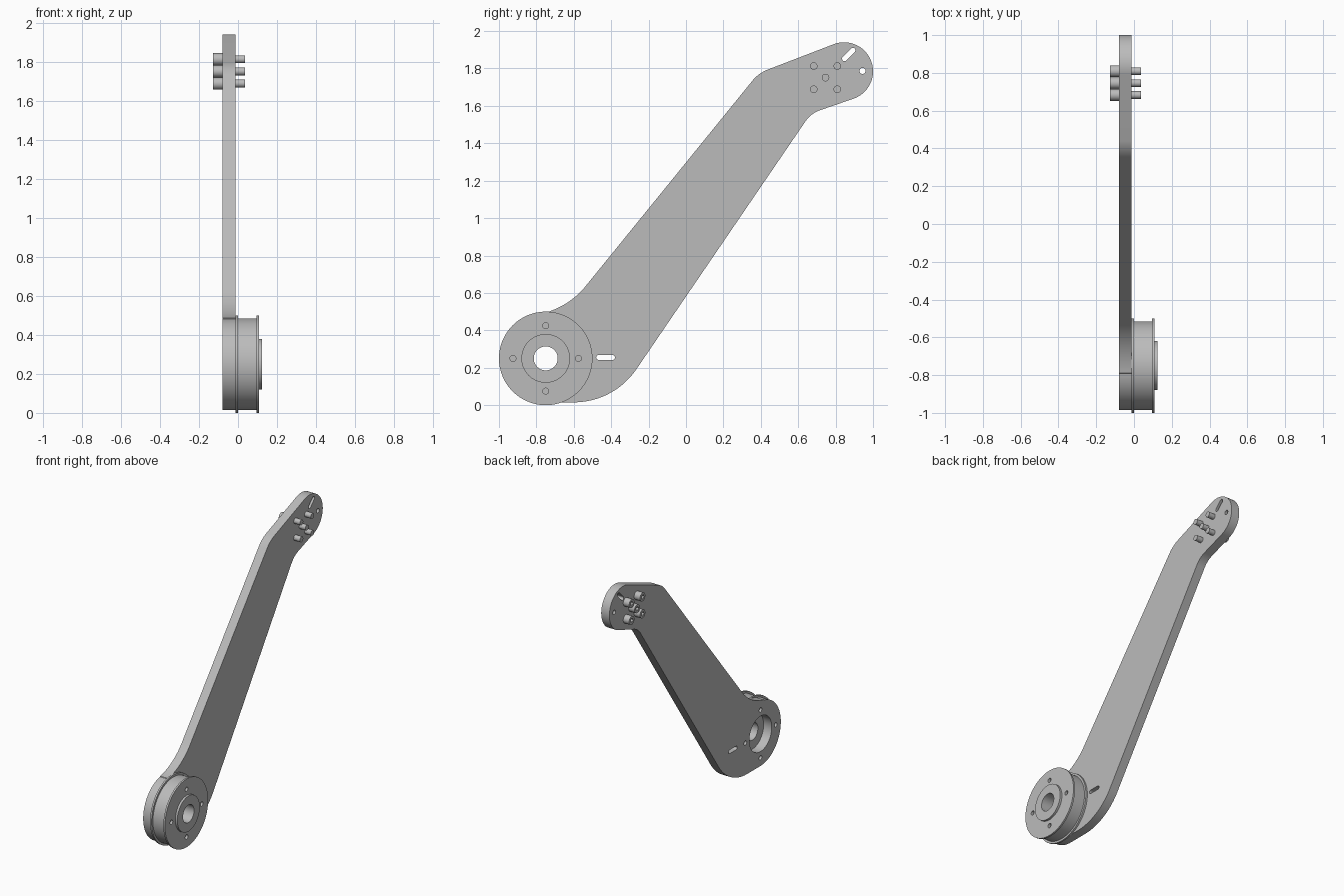
import bpy, bmesh
from math import cos, sin, radians, pi
from mathutils import Matrix

cube = bpy.data.objects.get("Cube")
if cube:
    bpy.data.objects.remove(cube, do_unlink=True)

metal = bpy.data.materials.new("grey_metal")
GREY = (0.5, 0.5, 0.5, 1)
metal.use_nodes = True
metal.diffuse_color = GREY
next(n for n in metal.node_tree.nodes
     if n.type == 'BSDF_PRINCIPLED').inputs["Base Color"].default_value = GREY


def arc(c, r, a0, a1, n=24):
    """Points along an arc, angles in degrees, in the y-z plane."""
    return [(c[0] + r * cos(radians(a0 + (a1 - a0) * i / n)),
             c[1] + r * sin(radians(a0 + (a1 - a0) * i / n))) for i in range(n + 1)]


def circle(c, r, n=48):
    return arc(c, r, 0, 360, n)[:-1]


def slot(c, length, width, angle):
    """Round-ended slot outline."""
    r, h = width / 2, (length - width) / 2
    d = (h * cos(radians(angle)), h * sin(radians(angle)))
    return (arc((c[0] + d[0], c[1] + d[1]), r, angle - 90, angle + 90, 12)
            + arc((c[0] - d[0], c[1] - d[1]), r, angle + 90, angle + 270, 12))


def slab(bm, x0, x1, outline, holes=()):
    """Extrude a flat outline with holes from x0 to x1 and add it to bm."""
    cu = bpy.data.curves.new("profile", 'CURVE')
    cu.dimensions, cu.fill_mode, cu.extrude = '2D', 'BOTH', (x1 - x0) / 2
    for loop in (outline, *holes):
        sp = cu.splines.new('POLY')
        sp.points.add(len(loop) - 1)
        for p, (a, b) in zip(sp.points, loop):
            p.co = (a, b, 0, 1)
        sp.use_cyclic_u = True
    tmp = bpy.data.objects.new("profile", cu)
    bpy.context.collection.objects.link(tmp)
    bpy.context.view_layer.update()
    me = bpy.data.meshes.new_from_object(tmp)
    # profile plane becomes y-z, thickness runs along x
    me.transform(Matrix(((0, 0, 1, (x0 + x1) / 2), (1, 0, 0, 0), (0, 1, 0, 0), (0, 0, 0, 1))))
    part = bmesh.new()
    part.from_mesh(me)
    bmesh.ops.remove_doubles(part, verts=part.verts, dist=1e-5)
    bmesh.ops.recalc_face_normals(part, faces=part.faces)
    part.to_mesh(me)
    part.free()
    bm.from_mesh(me)
    bpy.data.objects.remove(tmp)
    bpy.data.curves.remove(cu)
    bpy.data.meshes.remove(me)


def build(name, layers):
    bm = bmesh.new()
    for layer in layers:
        slab(bm, *layer)
    me = bpy.data.meshes.new(name)
    bm.to_mesh(me)
    bm.free()
    me.materials.clear()
    me.materials.append(metal)
    for p in me.polygons:
        p.material_index = 0
    ob = bpy.data.objects.new(name, me)
    bpy.context.collection.objects.link(ob)
    bpy.ops.object.select_all(action='DESELECT')
    ob.select_set(True)
    bpy.context.view_layer.objects.active = ob
    bpy.ops.object.shade_smooth_by_angle(angle=radians(30))


HUB = (-0.75, 0.25)
BACK, FACE = -0.079, -0.013
pin_holes = [circle((HUB[0] + 0.175 * cos(k * pi / 2), HUB[1] + 0.175 * sin(k * pi / 2)), 0.016, 24)
             for k in range(4)]
bore = circle(HUB, 0.064)

# Arm plate: round hub end, bent neck and rounded tip
outline = (arc(HUB, 0.235, 100, 270, 40)
           + arc((-0.6, 0.42), 0.405, 270, 325)
           + arc((0.77, 1.426), 0.16, 146, 110)
           + arc((0.845, 1.785), 0.155, -70, 110, 40)
           + arc((0.51, 1.608), 0.2, 110, 141)
           + arc((-0.87, 0.908), 0.43, -39, -79))
openings = [circle(HUB, 0.13), slot((-0.43, 0.255), 0.1, 0.027, 0),
            slot((0.87, 1.875), 0.09, 0.027, 45), circle((0.944, 1.787), 0.016, 24)]
build("arm_plate", [(BACK, FACE, outline, openings + pin_holes)])

# Flanged pulley with a raised boss
rim = circle(HUB, 0.25, 96)
build("pulley", [
    (FACE, 0.0, rim, [bore]),
    (0.0, 0.095, circle(HUB, 0.235, 96), [bore] + pin_holes),
    (0.095, 0.108, rim, [bore] + pin_holes),
    (0.108, 0.124, circle(HUB, 0.13, 64), [bore])])

# Five socket-head bolts in a cross pattern
for i, (dy, dz) in enumerate([(0, 0), (-1, -1), (1, -1), (-1, 1), (1, 1)]):
    c = (0.746 + 0.063 * dy, 1.751 + 0.062 * dz)
    head = circle(c, 0.031, 32)
    build(f"bolt_{i + 1}", [
        (FACE - 0.01, 0.037, circle(c, 0.02, 24)),
        (-0.1, BACK, head),
        (-0.127, -0.1, head, [circle(c, 0.016, 6)])])
